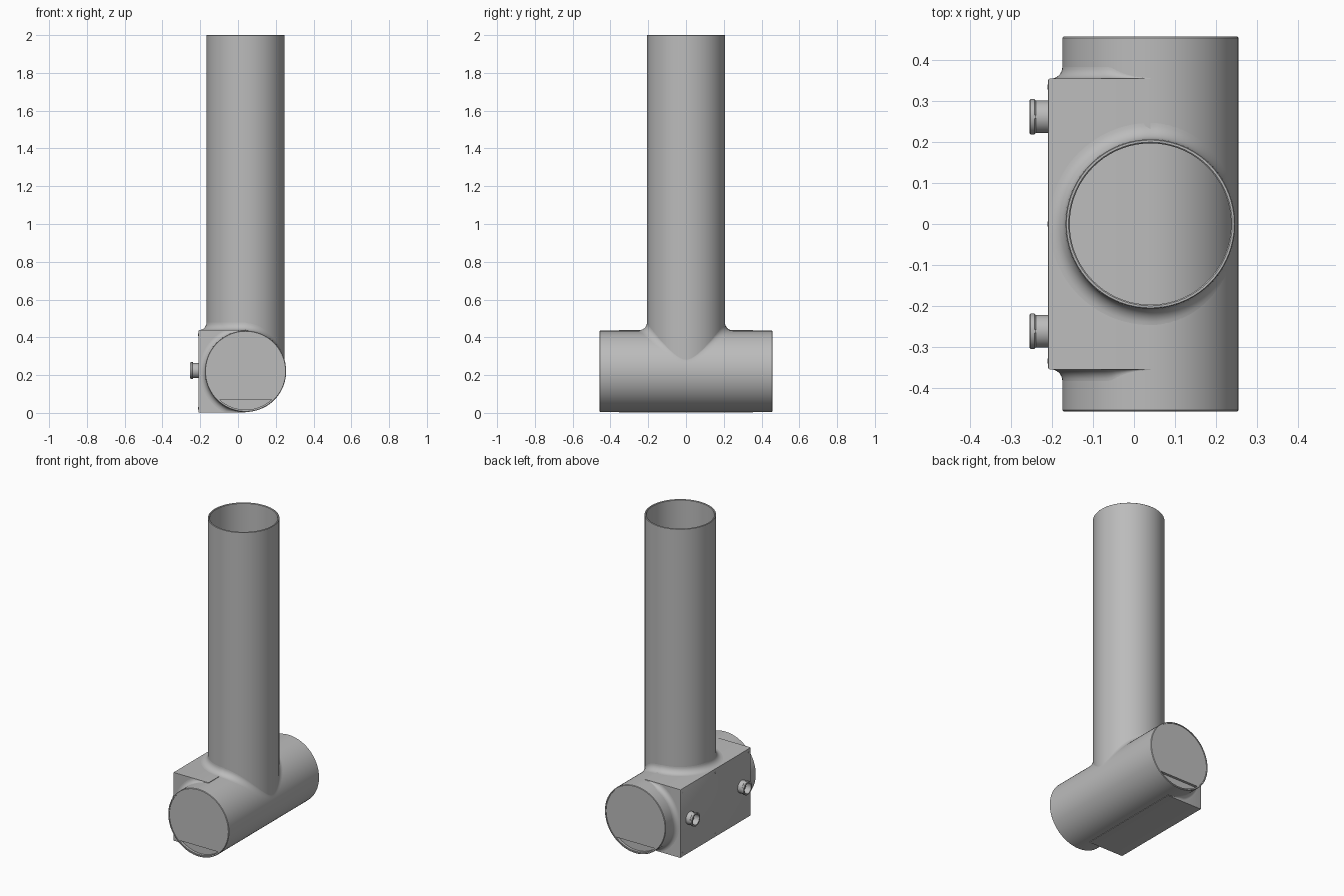
import bpy, bmesh
from math import sin, cos, pi, sqrt
from mathutils import Matrix, Vector

cube = bpy.data.objects.get("Cube")
if cube:
    bpy.data.objects.remove(cube, do_unlink=True)

# Material
grey = bpy.data.materials.new("plain grey")
grey.use_nodes = True
grey.diffuse_color = (0.5, 0.5, 0.5, 1)
grey.node_tree.nodes["Principled BSDF"].inputs["Base Color"].default_value = (0.5, 0.5, 0.5, 1)

# Shared sizes
CX, CZ = 0.04, 0.22          # axis of both pipes
R_BODY, R_TUBE = 0.215, 0.207
HALF_LEN = 0.458
BOX_X, BOX_Y, BOX_Z = -0.21, 0.355, 0.438


def finish(name, bm):
    bmesh.ops.remove_doubles(bm, verts=bm.verts, dist=1e-5)
    bmesh.ops.recalc_face_normals(bm, faces=bm.faces)
    mesh = bpy.data.meshes.new(name)
    bm.to_mesh(mesh)
    bm.free()
    mesh.materials.append(grey)
    obj = bpy.data.objects.new(name, mesh)
    bpy.context.collection.objects.link(obj)
    return obj


def activate(obj):
    for other in bpy.context.selected_objects:
        other.select_set(False)
    obj.select_set(True)
    bpy.context.view_layer.objects.active = obj


def smooth(obj):
    activate(obj)
    bpy.ops.object.shade_smooth_by_angle(angle=0.6)
    return obj


def lathe(name, profile, axis, origin, steps=72):
    """Turn (radius, height) points around an axis through origin."""
    bm = bmesh.new()
    verts = [bm.verts.new((r, 0, h)) for r, h in profile]
    edges = [bm.edges.new(pair) for pair in zip(verts, verts[1:])]
    bmesh.ops.spin(bm, geom=verts + edges, cent=(0, 0, 0), axis=(0, 0, 1),
                   angle=2 * pi, steps=steps)
    turn = Vector((0, 0, 1)).rotation_difference(Vector(axis)).to_matrix().to_4x4()
    bmesh.ops.transform(bm, matrix=Matrix.Translation(origin) @ turn, verts=bm.verts)
    return finish(name, bm)


def skin(name, rows):
    """Surface through rows of points."""
    bm = bmesh.new()
    grid = [[bm.verts.new(p) for p in row] for row in rows]
    for a, b in zip(grid, grid[1:]):
        for i in range(len(a) - 1):
            bm.faces.new((a[i], a[i + 1], b[i + 1], b[i]))
    return smooth(finish(name, bm))


# Horizontal body with rimmed end caps
L, lip = HALF_LEN, 0.004
half = [(0, L - lip), (0.207, L - lip), (0.207, L), (R_BODY - 0.003, L), (R_BODY, L - 0.003)]
body = lathe("horizontal_body", half + [(r, -h) for r, h in reversed(half)],
             (0, 1, 0), (CX, 0, CZ))

# Drain recess at the foot of each cap
for side in (-1, 1):
    bm = bmesh.new()
    ring = [bm.verts.new((CX + 0.203 * cos(t), side * 0.438, CZ + 0.203 * sin(t)))
            for t in [-pi / 2 + 0.74 * (i / 12 - 1) for i in range(25)]]
    face = bm.faces.new(ring)
    out = bmesh.ops.extrude_face_region(bm, geom=[face])
    bmesh.ops.translate(bm, vec=(0, side * 0.05, 0),
                        verts=[v for v in out["geom"] if isinstance(v, bmesh.types.BMVert)])
    cutter = finish("recess_cutter", bm)
    cutter.hide_render = True
    mod = body.modifiers.new("recess", "BOOLEAN")
    mod.operation, mod.object, mod.solver = "DIFFERENCE", cutter, "EXACT"
    activate(body)
    bpy.ops.object.modifier_apply(modifier=mod.name)
    bpy.data.objects.remove(cutter, do_unlink=True)
smooth(body)

# Open upright tube
smooth(lathe("upright_tube", [(0.197, 0.25), (0.197, 1.997), (0.2, 2), (R_TUBE - 0.002, 2),
                              (R_TUBE, 1.998), (R_TUBE, 0.25), (0.197, 0.25)],
             (0, 0, 1), (CX, 0, 0)))

# Side box
bm = bmesh.new()
bmesh.ops.create_cube(bm, size=1)
bmesh.ops.scale(bm, vec=(CX - BOX_X, 2 * BOX_Y, BOX_Z - 0.002), verts=bm.verts)
bmesh.ops.translate(bm, vec=((CX + BOX_X) / 2, 0, BOX_Z / 2 + 0.001), verts=bm.verts)
outer = [e for e in bm.edges if all(v.co.x < 0 for v in e.verts)]
bmesh.ops.bevel(bm, geom=outer, offset=0.004, segments=2, affect="EDGES", profile=0.5)
smooth(finish("side_box", bm))


# Fillet where the tube meets the body and box
def top_height(dx):
    return BOX_Z if dx < 0 else CZ + sqrt(max(0, R_BODY ** 2 - dx ** 2))


rows = []
for k in range(97):
    t = 2 * pi * k / 96
    f = 0.04 if cos(t) < 0 else 0.036 * sin(t) ** 2 + 0.004
    row = []
    for j in range(9):
        a = j / 8 * pi / 2
        s = R_TUBE + f * (1 - sin(a))
        row.append((CX + s * cos(t), s * sin(t), top_height(s * cos(t)) + f * (1 - cos(a))))
    rows.append(row)
skin("tube_fillet", rows)

# Fillets where the box ends meet the body
for side, word in ((-1, "front"), (1, "back")):
    rows = []
    for k in range(49):
        t = pi / 2 + pi * k / 48
        reach = min((CX - BOX_X) / max(-cos(t), 0.001), (BOX_Z - CZ) / max(abs(sin(t)), 0.001))
        f = min(0.029, reach - R_BODY - 0.001)
        row = []
        for j in range(8):
            a = j / 7 * pi / 2
            s = R_BODY + f * (1 - sin(a))
            row.append((CX + s * cos(t), side * (BOX_Y + f * (1 - cos(a))), CZ + s * sin(t)))
        rows.append(row)
    skin(word + "_box_fillet", rows)

# Hose fittings and their side pins
for side, word in ((-1, "front"), (1, "back")):
    y = side * 0.262
    smooth(lathe(word + "_fitting",
                 [(0.04, 0), (0.04, 0.03), (0.043, 0.033), (0.043, 0.043), (0.041, 0.045),
                  (0.033, 0.045), (0.033, 0.008), (0, 0.008)],
                 (-1, 0, 0), (BOX_X, y, 0.224), 40))
    for up in (-1, 1):
        smooth(lathe(word + "_fitting_pin", [(0, 0.04), (0.005, 0.04), (0.005, 0.045), (0, 0.045)],
                     (0, 0, up), (BOX_X - 0.034, y, 0.224), 12))

# Panel screws
for y in (-0.335, 0, 0.335):
    for z in (0.025, 0.413):
        smooth(lathe("panel_screw", [(0.006, 0), (0.006, 0.001), (0, 0.001)],
                     (-1, 0, 0), (BOX_X, y, z), 12))
